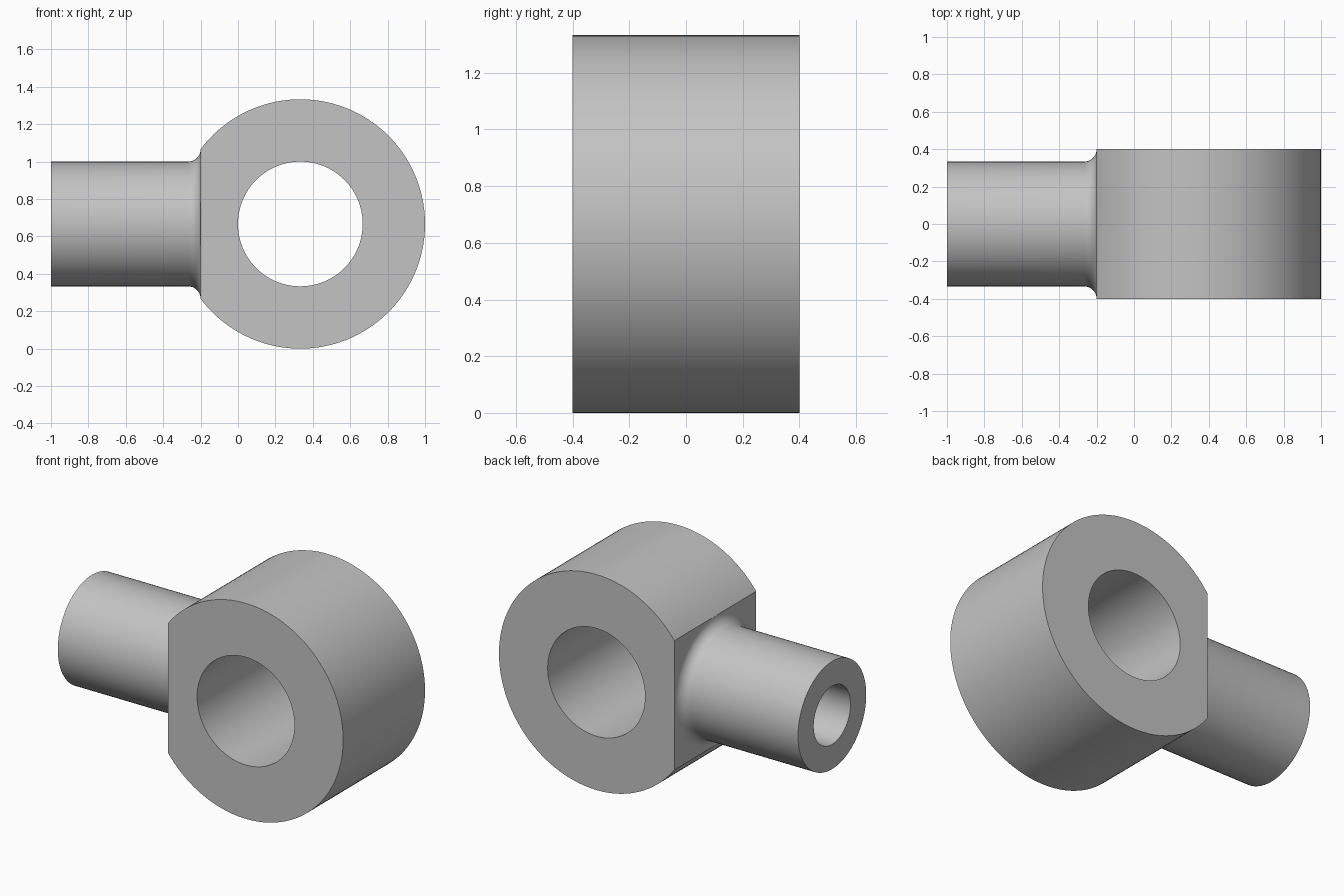
import bpy, bmesh
from math import sin, cos, pi, acos

cube = bpy.data.objects.get("Cube")
if cube:
    bpy.data.objects.remove(cube, do_unlink=True)

steel = bpy.data.materials.new("grey steel")
steel.use_nodes = True
grey = (0.55, 0.55, 0.55, 1)
steel.diffuse_color = grey
steel.node_tree.nodes["Principled BSDF"].inputs["Base Color"].default_value = grey

EYE_X, MID_Z = 1 / 3, 2 / 3
EYE_R, HOLE_R, HALF_DEPTH = 2 / 3, 1 / 3, 0.4
FLAT_X = -0.2
SHANK_R, BORE_R, FILLET = 1 / 3, 0.18, 1 / 15


def loft(name, rings, closed):
    """Bridge successive rings of points with quads."""
    bm = bmesh.new()
    loops = [[bm.verts.new(p) for p in ring] for ring in rings]
    pairs = list(zip(loops, loops[1:]))
    if closed:
        pairs.append((loops[-1], loops[0]))
    for a, b in pairs:
        for i in range(len(a)):
            j = (i + 1) % len(a)
            bm.faces.new((a[i], a[j], b[j], b[i]))
    bmesh.ops.recalc_face_normals(bm, faces=bm.faces)
    mesh = bpy.data.meshes.new(name)
    bm.to_mesh(mesh)
    bm.free()
    mesh.materials.append(steel)
    obj = bpy.data.objects.new(name, mesh)
    bpy.context.collection.objects.link(obj)
    bpy.ops.object.select_all(action='DESELECT')
    obj.select_set(True)
    bpy.context.view_layer.objects.active = obj
    bpy.ops.object.shade_smooth_by_angle(angle=pi / 6)
    return obj


# Eye: thick ring with one side cut flat where the shank joins
flat_dist = EYE_X - FLAT_X
corner = acos(-flat_dist / EYE_R)
ARC, FLAT = 96, 28
angles = [-corner + 2 * corner * i / ARC for i in range(ARC)]
angles += [corner + 2 * (pi - corner) * i / FLAT for i in range(FLAT)]


def eye_ring(radius, y):
    points = []
    for a in angles:
        r = min(radius, flat_dist / -cos(a)) if cos(a) < 0 else radius
        points.append((EYE_X + r * cos(a), y, MID_Z + r * sin(a)))
    return points


loft("eye_ring", [eye_ring(EYE_R, -HALF_DEPTH), eye_ring(HOLE_R, -HALF_DEPTH),
                  eye_ring(HOLE_R, HALF_DEPTH), eye_ring(EYE_R, HALF_DEPTH)], True)

# Shank: hollow round stem with a fillet flaring into the flat
profile = [(FLAT_X, BORE_R), (-1, BORE_R), (-1, SHANK_R)]
for i in range(11):
    t = pi / 2 * i / 10
    profile.append((FLAT_X - FILLET + FILLET * sin(t),
                    SHANK_R + FILLET - FILLET * cos(t)))
SIDES = 96
loft("shank", [[(x, r * cos(2 * pi * i / SIDES), MID_Z + r * sin(2 * pi * i / SIDES))
                for i in range(SIDES)] for x, r in profile], False)
